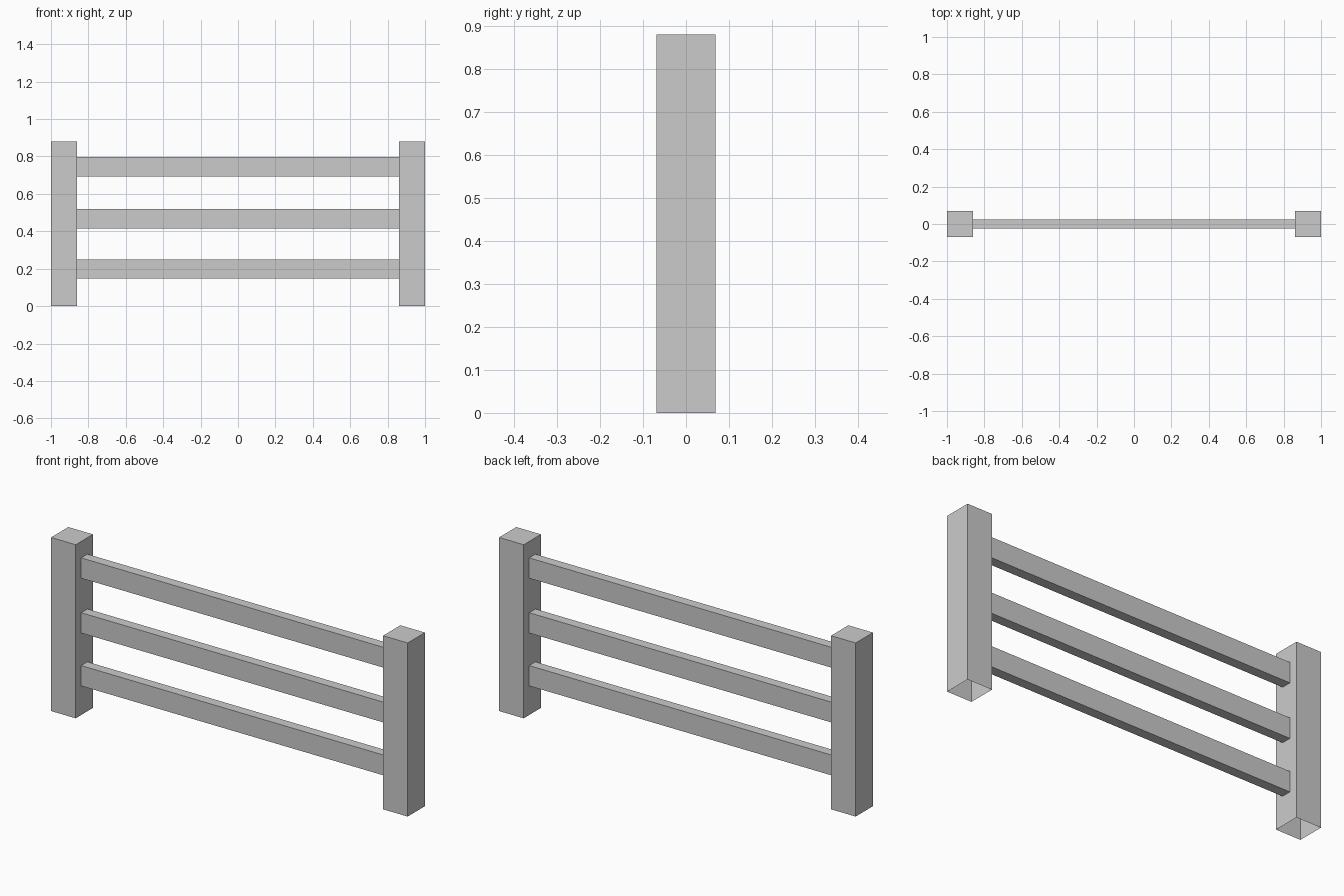
import bpy
import bmesh
from mathutils import Vector

if "Cube" in bpy.data.objects:
    bpy.data.objects.remove(bpy.data.objects["Cube"])


def box(name, center, size, open_axis, open_signs):
    """Box with the hidden faces on one axis left open."""
    bm = bmesh.new()
    bmesh.ops.create_cube(bm, size=1)
    bm.normal_update()
    hidden = [f for f in bm.faces
              if any(f.normal[open_axis] * s > 0.5 for s in open_signs)]
    bmesh.ops.delete(bm, geom=hidden, context='FACES')
    bmesh.ops.scale(bm, vec=Vector(size), verts=bm.verts)
    mesh = bpy.data.meshes.new(name)
    bm.to_mesh(mesh)
    bm.free()
    obj = bpy.data.objects.new(name, mesh)
    obj.location = center
    bpy.context.collection.objects.link(obj)
    return obj


POST_W, POST_H = 0.138, 0.88
RAIL_H, RAIL_D = 0.103, 0.05

# Square posts, open underneath
for side, sx in (("left", -1), ("right", 1)):
    box(f"{side}_post", (sx * (1 - POST_W / 2), 0, POST_H / 2),
        (POST_W, POST_W, POST_H), 2, (-1,))

# Three rails spanning between the posts, ends butting against them
for level, z in (("bottom", 0.199), ("middle", 0.467), ("top", 0.745)):
    box(f"{level}_rail", (0, 0, z),
        (2 - 2 * POST_W, RAIL_D, RAIL_H), 0, (-1, 1))
